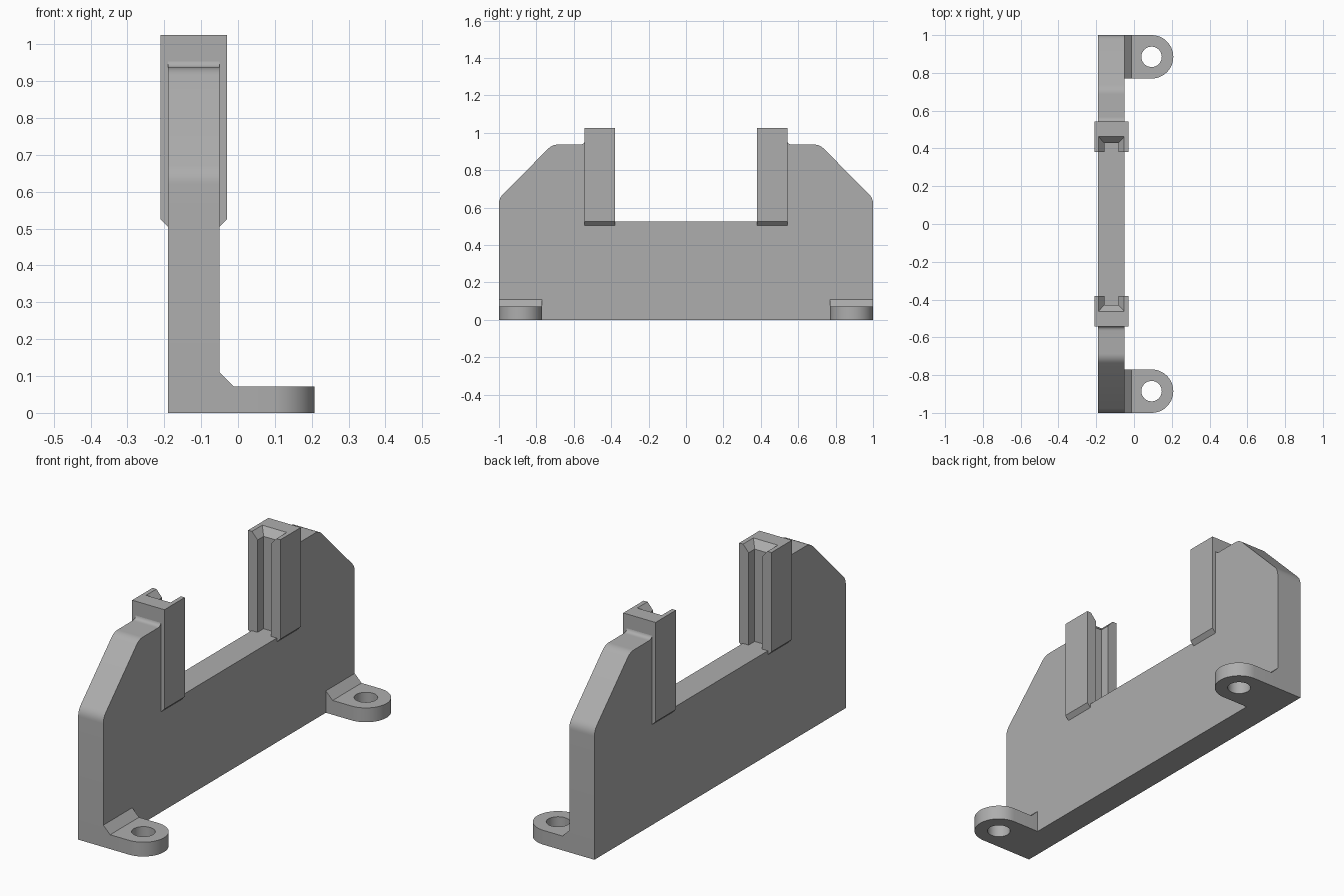
import bpy, bmesh, math
from mathutils import Vector

cube = bpy.data.objects.get("Cube")
if cube:
    bpy.data.objects.remove(cube)

grey = bpy.data.materials.new("plain grey")
grey.use_nodes = True
COLOUR = (0.42, 0.42, 0.42, 1)
grey.diffuse_color = COLOUR
grey.node_tree.nodes["Principled BSDF"].inputs["Base Color"].default_value = COLOUR

X0, X1 = -0.19, -0.05      # wall thickness
SEAT = 0.525               # height of the wall between the posts
SHOULDER = 0.937


def finish(name, bm):
    bmesh.ops.recalc_face_normals(bm, faces=bm.faces)
    mesh = bpy.data.meshes.new(name)
    bm.to_mesh(mesh)
    bm.free()
    mesh.materials.append(grey)
    ob = bpy.data.objects.new(name, mesh)
    bpy.context.collection.objects.link(ob)
    bpy.ops.object.select_all(action='DESELECT')
    ob.select_set(True)
    bpy.context.view_layer.objects.active = ob
    bpy.ops.object.shade_smooth_by_angle(angle=math.radians(25))
    return ob


def loft(name, rings):
    """Skin a stack of matching rings and cap both ends."""
    bm = bmesh.new()
    loops = [[bm.verts.new(p) for p in ring] for ring in rings]
    n = len(loops[0])
    for a, b in zip(loops, loops[1:]):
        for i in range(n):
            j = (i + 1) % n
            bm.faces.new((a[i], a[j], b[j], b[i]))
    bm.faces.new(loops[0])
    bm.faces.new(loops[-1])
    return finish(name, bm)


def rounded(prev, corner, nxt, size, steps=6):
    """Points of a curve that replaces a corner."""
    p, c, n = Vector(prev), Vector(corner), Vector(nxt)
    a = c + (p - c).normalized() * size
    b = c + (n - c).normalized() * size
    ts = [i / steps for i in range(steps + 1)]
    return [tuple(a * (1 - t) ** 2 + c * 2 * t * (1 - t) + b * t * t) for t in ts]


# Wall: half profile in y and z, mirrored to the other end
path = [(1, 0), (1, 0.65), (0.715, SHOULDER), (0.541, SHOULDER), (0.541, 1)]
half = [path[0]]
for i, size in ((1, 0.03), (2, 0.03), (3, 0.025)):
    half += rounded(path[i - 1], path[i], path[i + 1], size)
half += [(0.5, SHOULDER + 0.025), (0.5, SEAT)]
outline = half + [(-y, z) for y, z in reversed(half)]
loft("wall", [[(x, y, z) for y, z in outline] for x in (X0, X1)])


def post(name, s):
    """Slotted guide post with a tapered foot and a funnel at the top."""
    mid = -0.12
    outer, inner = 0.542, 0.38

    def ring(z, w, slot, back):
        pts = [(-w, outer), (w, outer), (w, inner), (slot, inner),
               (slot, back), (-slot, back), (-slot, inner), (-w, inner)]
        return [(mid + x, s * y, z) for x, y in pts]

    loft(name, [ring(0.505, 0.07, 0.037, 0.428), ring(SEAT, 0.09, 0.037, 0.428),
                ring(0.99, 0.09, 0.037, 0.428), ring(1.025, 0.09, 0.068, 0.462)])


def lug(name, s):
    """Rounded screw lug with a hole, and a sloped fillet against the wall."""
    cx, cy, r, h = 0.093, s * 0.885, 0.115, 0.072
    steps = 24
    pts = [(X1, cy - r)]
    for i in range(steps + 1):
        a = math.pi * (i / steps - 0.5)
        pts.append((cx + r * math.cos(a), cy + r * math.sin(a)))
    pts.append((X1, cy + r))
    body = loft(name, [[(x, y, z) for x, y in pts] for z in (0, h)])
    hole = [(cx + 0.054 * math.cos(math.tau * i / 32),
             cy + 0.054 * math.sin(math.tau * i / 32)) for i in range(32)]
    cutter = loft(name + "_hole_cutter", [[(x, y, z) for x, y in hole] for z in (-0.1, 0.2)])
    mod = body.modifiers.new("hole", 'BOOLEAN')
    mod.operation = 'DIFFERENCE'
    mod.solver = 'EXACT'
    mod.object = cutter
    # Apply the hole, then drop the cutter
    bpy.ops.object.select_all(action='DESELECT')
    body.select_set(True)
    bpy.context.view_layer.objects.active = body
    bpy.ops.object.modifier_apply(modifier=mod.name)
    bpy.data.objects.remove(cutter)
    bpy.ops.object.shade_smooth_by_angle(angle=math.radians(25))
    wedge = [(X1, h), (-0.012, h), (X1, 0.11)]
    loft(name + "_fillet", [[(x, y, z) for x, z in wedge] for y in (cy - r, cy + r)])


for side, s in (("front", -1), ("back", 1)):
    post(side + "_guide_post", s)
    lug(side + "_screw_lug", s)
